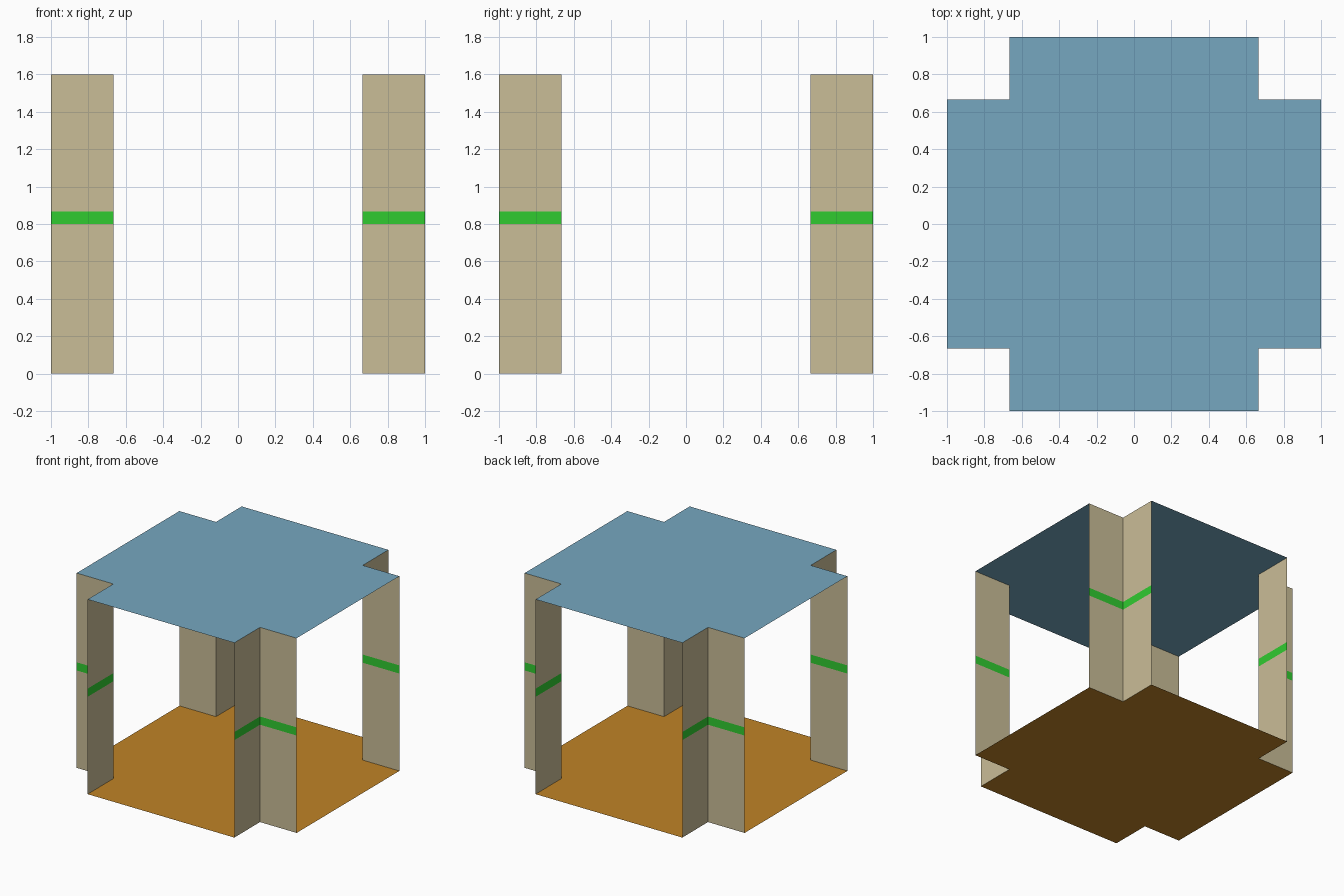
import bpy, bmesh

if "Cube" in bpy.data.objects:
    bpy.data.objects.remove(bpy.data.objects["Cube"])

R, N, H = 1.0, 2 / 3, 1.6        # outer half-size, notch position, height
BAND = (0.80, 0.867)             # green stripe heights


def material(name, rgb):
    m = bpy.data.materials.new(name)
    m.diffuse_color = (*rgb, 1)
    m.use_nodes = True
    m.node_tree.nodes["Principled BSDF"].inputs["Base Color"].default_value = m.diffuse_color
    return m


TAN = material("tan", (0.59, 0.51, 0.31))
GREEN = material("green", (0.03, 0.60, 0.03))
BLUE = material("blue", (0.18, 0.39, 0.53))
ORANGE = material("orange", (0.53, 0.23, 0.02))


def finish(name, bm, *mats):
    me = bpy.data.meshes.new(name)
    bm.to_mesh(me)
    bm.free()
    for m in mats:
        me.materials.append(m)
    ob = bpy.data.objects.new(name, me)
    bpy.context.collection.objects.link(ob)
    return ob


def cross_sheet(name, z, mat, up):
    """Flat square sheet with its four corners notched out."""
    corner = [(R, N), (N, N), (N, R)]
    outline = []
    for sx, sy in ((1, 1), (-1, 1), (-1, -1), (1, -1)):
        pts = [(sx * x, sy * y) for x, y in corner]
        outline += pts if sx * sy > 0 else pts[::-1]
    bm = bmesh.new()
    f = bm.faces.new([bm.verts.new((x, y, z)) for x, y in outline])
    f.normal_update()
    if (f.normal.z > 0) != up:
        f.normal_flip()
    finish(name, bm, mat)


# Floor and roof
cross_sheet("floor", 0, ORANGE, True)
cross_sheet("roof", H, BLUE, True)

# Corner walls: an L-shaped sheet in three bands, mirrored to all four notches
bm = bmesh.new()
rows = [[bm.verts.new((x, y, z)) for x, y in ((N, R), (N, N), (R, N))]
        for z in (0, *BAND, H)]
for i, (lo, hi) in enumerate(zip(rows, rows[1:])):
    for j in range(2):
        f = bm.faces.new((lo[j + 1], lo[j], hi[j], hi[j + 1]))
        f.normal_update()
        if f.normal.x + f.normal.y < 0:   # face outwards
            f.normal_flip()
        f.material_index = int(i == 1)
walls = finish("corner_walls", bm, TAN, GREEN)
mirror = walls.modifiers.new("mirror", 'MIRROR')
mirror.use_axis = (True, True, False)
